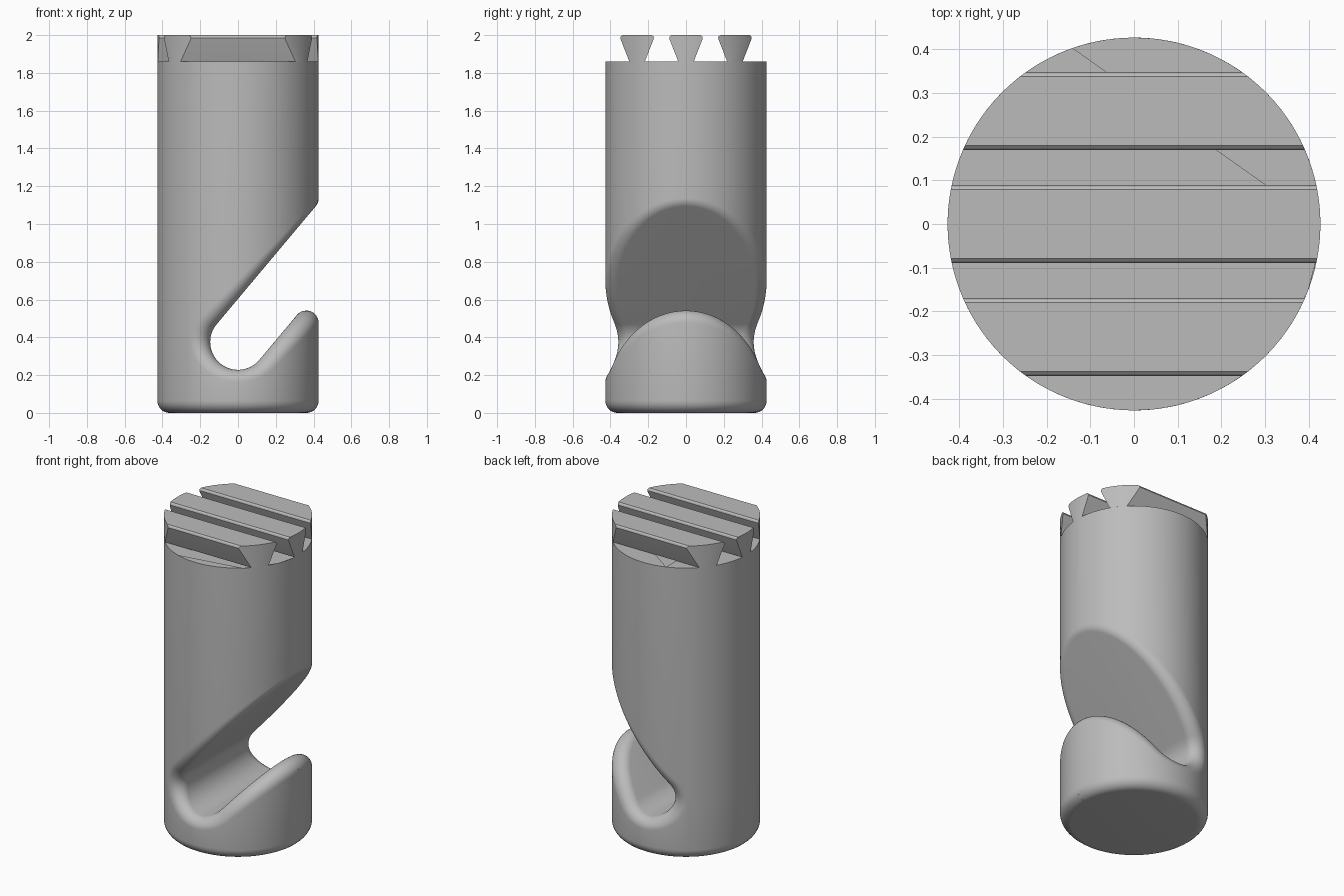
import bpy, bmesh
from math import sin, cos, pi, radians, sqrt, atan2
from mathutils import Vector

cube = bpy.data.objects.get("Cube")
if cube:
    bpy.data.objects.remove(cube, do_unlink=True)

RADIUS, DECK, HEIGHT = 0.427, 1.86, 2.0
FILLET = 0.065                      # rounding of slot edges and base
SLOT_R, SLOT_Z = 0.147, 0.375       # rounded end of the hook slot
SLOPE = radians(50)
INNER = RADIUS - FILLET

grey = bpy.data.materials.new("satin grey")
grey.use_nodes = True
colour = (0.5, 0.5, 0.5, 1)
grey.diffuse_color = colour
grey.node_tree.nodes["Principled BSDF"].inputs["Base Color"].default_value = colour


def grid(bm, rows, close=False):
    """Skin neighbouring rows of points with quads; return the vertices."""
    vs = [[bm.verts.new(p) for p in row] for row in rows]
    for a, b in zip(vs, vs[1:]):
        n = len(a)
        for k in range(n if close else n - 1):
            bm.faces.new((a[k], a[(k + 1) % n], b[(k + 1) % n], b[k]))
    return vs


def finish(bm, name):
    bmesh.ops.remove_doubles(bm, verts=bm.verts, dist=1e-5)
    bmesh.ops.holes_fill(bm, edges=[e for e in bm.edges if e.is_boundary], sides=0)
    bmesh.ops.recalc_face_normals(bm, faces=bm.faces)
    mesh = bpy.data.meshes.new(name)
    bm.to_mesh(mesh)
    bm.free()
    mesh.materials.append(grey)
    obj = bpy.data.objects.new(name, mesh)
    bpy.context.collection.objects.link(obj)
    bpy.ops.object.select_all(action='DESELECT')
    obj.select_set(True)
    bpy.context.view_layer.objects.active = obj
    bpy.ops.object.shade_smooth_by_angle(angle=radians(25))


def base_edge(th):
    """Rounded bottom edge of the cylinder at one angle."""
    pts = []
    for k in range(9):
        f = pi / 2 * (1 - k / 8)
        r = INNER + FILLET * cos(f)
        pts.append(Vector((r * cos(th), r * sin(th), FILLET * (1 - sin(f)))))
    return pts


def deck_edge(th):
    return [Vector((RADIUS * cos(th), RADIUS * sin(th), DECK))]


def slot_edge(q, n):
    """Rolling-ball fillet from the cylinder skin to the slot wall."""
    y = sqrt(max(INNER ** 2 - q.x ** 2, 0))
    centre = Vector((q.x, y, q.z))
    skin = Vector((q.x, y, 0)).normalized()
    angle = skin.angle(-n)
    pts = []
    for k in range(13):
        t = k / 12
        d = (skin * sin((1 - t) * angle) - n * sin(t * angle)) / sin(angle)
        pts.append(centre + d * FILLET)
    pts.append(Vector((pts[-1].x, 0, pts[-1].z)))
    return pts, atan2(y, q.x)


def branch(sign):
    """Ball centres along one side of the slot, from the mouth to its deepest point."""
    n = Vector((sin(SLOPE), 0, -cos(SLOPE))) * sign
    d = Vector((cos(SLOPE), 0, sin(SLOPE)))
    c = Vector((0, 0, SLOT_Z))
    q0 = c + n * (SLOT_R + FILLET)
    end = atan2(sqrt(INNER ** 2 - q0.x ** 2), q0.x)
    path = []
    for k in range(33):
        s = (INNER * cos(end * k / 32) - q0.x) / d.x
        path.append((q0 + d * s, n))
    start = SLOPE - sign * pi / 2
    stop = -pi if sign > 0 else pi
    for k in range(1, 31):
        a = start + (stop - start) * k / 30
        m = Vector((cos(a), 0, sin(a)))
        path.append((c + m * (SLOT_R + FILLET), m))
    return path


# Hook body: outer skin, slot wall and fillets, mirrored front to back
bm = bmesh.new()
parts = []
for sign, edge in ((1, base_edge), (-1, deck_edge)):
    rows = []
    for q, n in branch(sign):
        fillet, th = slot_edge(q, n)
        rows.append(edge(th) + fillet)
    parts.append(rows)
back = []
for k in range(33):
    a = th + (pi - th) * k / 32
    mid = Vector((RADIUS * cos(a), RADIUS * sin(a), SLOT_Z))
    back.append(base_edge(a) + [mid] + deck_edge(a))
parts.append(back)
for side in (1, -1):
    for rows in parts:
        grid(bm, [[(p.x, p.y * side, p.z) for p in row] for row in rows])
finish(bm, "hook_body")

# Dovetail rails across the top, trimmed to the round outline
profile = [(DECK, .041), (1.975, .086), (1.985, .089), (1.994, .086), (HEIGHT, .079)]
for name, centre in (("front_rail", -.259), ("middle_rail", 0), ("back_rail", .259)):
    bm = bmesh.new()
    sections = []
    for k in range(17):
        s = k / 8 - 1
        half = []
        for z, w in profile:
            y = centre + w * s
            half.append((sqrt(RADIUS ** 2 - y * y), y, z))
        sections.append(half + [(-x, y, z) for x, y, z in reversed(half)])
    vs = grid(bm, sections, close=True)
    for ring in (vs[0], vs[-1]):
        for k in range(len(profile) - 1):
            bm.faces.new((ring[k], ring[k + 1], ring[-2 - k], ring[-1 - k]))
    finish(bm, name)
